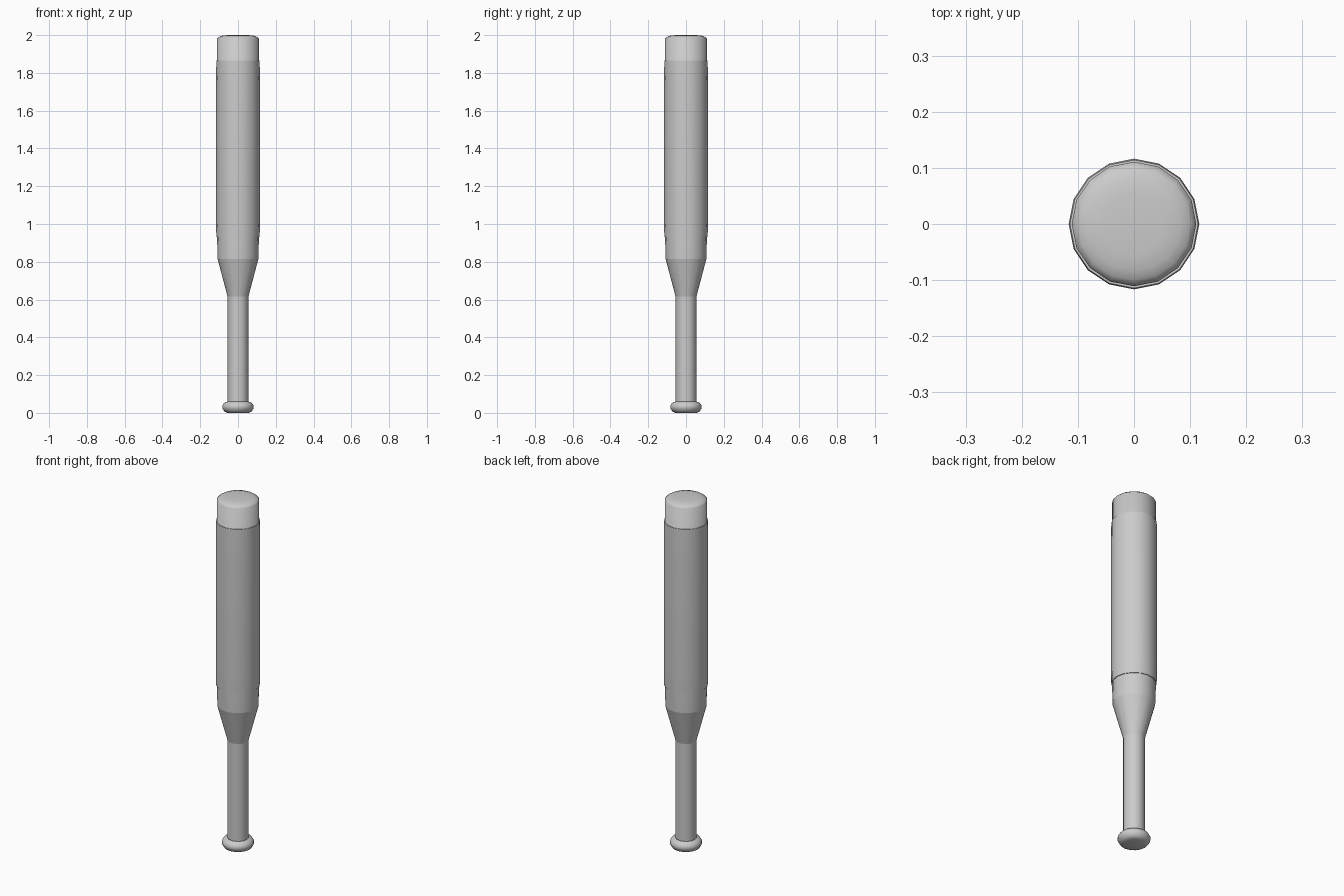
import bpy, bmesh, math

if "Cube" in bpy.data.objects:
    bpy.data.objects.remove(bpy.data.objects["Cube"])

SIDES = 16


def lathe(name, profile, cap_bottom=False, cap_top=False, angle=40):
    """Revolve (radius, z) points around z, smooth shaded."""
    bm = bmesh.new()
    rings = []
    for r, z in profile:
        rings.append([bm.verts.new((r * math.cos(2 * math.pi * i / SIDES),
                                    r * math.sin(2 * math.pi * i / SIDES), z))
                      for i in range(SIDES)])
    for a, b in zip(rings, rings[1:]):
        for i in range(SIDES):
            j = (i + 1) % SIDES
            bm.faces.new((a[i], a[j], b[j], b[i]))
    if cap_bottom:
        bm.faces.new(rings[0][::-1])
    if cap_top:
        bm.faces.new(rings[-1])
    mesh = bpy.data.meshes.new(name)
    bm.to_mesh(mesh)
    bm.free()
    obj = bpy.data.objects.new(name, mesh)
    bpy.context.collection.objects.link(obj)
    bpy.ops.object.select_all(action='DESELECT')
    obj.select_set(True)
    bpy.context.view_layer.objects.active = obj
    bpy.ops.object.shade_smooth_by_angle(angle=math.radians(angle))
    return obj


# rounded knob at the base
lathe("knob", [(0.056, 0.0), (0.072, 0.007), (0.083, 0.025), (0.083, 0.038),
               (0.074, 0.053), (0.056, 0.06)], cap_bottom=True, angle=60)

# slim grip, then the flare up to the barrel
lathe("handle", [(0.055, 0.06), (0.055, 0.615)])
lathe("taper", [(0.055, 0.615), (0.108, 0.815)])

# barrel with softly domed end
lathe("barrel", [(0.108, 0.815), (0.111, 0.94), (0.111, 1.982), (0.1, 1.991),
                 (0.083, 1.997), (0.055, 2.0)], cap_top=True, angle=75)

# raised sleeve around the barrel, thinning slightly at its ends
lathe("barrel_sleeve", [(0.110, 0.932), (0.1145, 0.932), (0.1165, 1.0),
                        (0.1165, 1.76), (0.1145, 1.865), (0.110, 1.865)])
